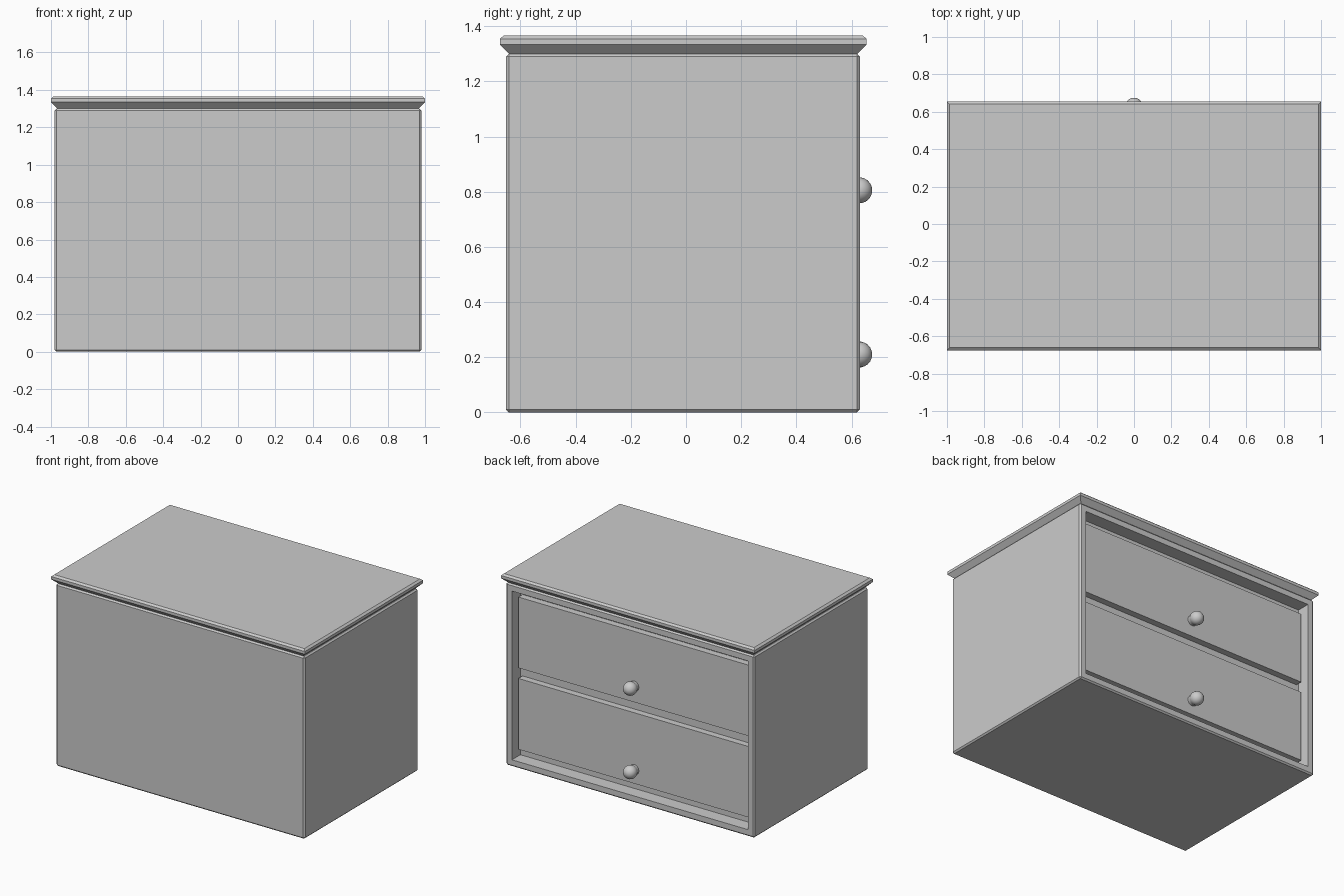
import bpy, bmesh, math
from mathutils import Vector

if "Cube" in bpy.data.objects:
    bpy.data.objects.remove(bpy.data.objects["Cube"])


def finish(bm, name):
    bmesh.ops.recalc_face_normals(bm, faces=bm.faces)
    mesh = bpy.data.meshes.new(name)
    bm.to_mesh(mesh)
    bm.free()
    ob = bpy.data.objects.new(name, mesh)
    bpy.context.collection.objects.link(ob)
    return ob


def box(x0, x1, y0, y1, z0, z1, bevel=0.0):
    bm = bmesh.new()
    bmesh.ops.create_cube(bm, size=1)
    for v in bm.verts:
        v.co = Vector((x1 if v.co.x > 0 else x0,
                       y1 if v.co.y > 0 else y0,
                       z1 if v.co.z > 0 else z0))
    if bevel:
        bmesh.ops.bevel(bm, geom=bm.edges[:], offset=bevel, segments=1,
                        affect='EDGES')
    bm.normal_update()
    return bm


# Cabinet body with a recessed opening on the +y side
bm = box(-0.98, 0.98, -0.652, 0.63, 0, 1.30, 0.01)
face = max(bm.faces, key=lambda f: f.calc_center_median().y)
bmesh.ops.inset_region(bm, faces=[face], thickness=0.055)
ext = bmesh.ops.extrude_discrete_faces(bm, faces=[face])
for v in ext['faces'][0].verts:
    v.co.y -= 0.095
finish(bm, "cabinet_body")

# Moulded top: rectangular rings lofted through (inset, z)
bm = bmesh.new()
rings = []
for inset, z in [(0.034, 1.30), (0.0, 1.334), (0.0, 1.354), (0.014, 1.366)]:
    x, y0, y1 = 1.0 - inset, -0.675 + inset, 0.655 - inset
    rings.append([bm.verts.new((px, py, z))
                  for px, py in [(-x, y0), (x, y0), (x, y1), (-x, y1)]])
for a, b in zip(rings, rings[1:]):
    for i in range(4):
        j = (i + 1) % 4
        bm.faces.new((a[i], a[j], b[j], b[i]))
bm.faces.new(rings[0][::-1])
bm.faces.new(rings[-1])
finish(bm, "cabinet_top")


# Round knob: lathed profile of neck and ball, pointing along +y
def knob(name, z):
    r, cy = 0.047, 0.628
    profile = [(0.036, 0.575)]
    for i in range(9):
        a = math.radians(-40 + 130 * i / 8)
        profile.append((r * math.cos(a), cy + r * math.sin(a)))
    profile[-1] = (0, cy + r)
    bm = bmesh.new()
    verts = [bm.verts.new((rad, y, z)) for rad, y in profile]
    edges = [bm.edges.new(p) for p in zip(verts, verts[1:])]
    bmesh.ops.spin(bm, geom=verts + edges, cent=(0, 0, z), axis=(0, 1, 0),
                   angle=math.tau, steps=24, use_merge=True)
    bmesh.ops.remove_doubles(bm, verts=bm.verts, dist=1e-5)
    ob = finish(bm, name)
    for p in ob.data.polygons:
        p.use_smooth = True


# Two drawer fronts with their knobs
for label, z0, z1, kz in [("lower", 0.11, 0.615, 0.21),
                          ("upper", 0.69, 1.195, 0.805)]:
    finish(box(-0.914, 0.914, 0.53, 0.582, z0, z1), label + "_drawer_front")
    knob(label + "_drawer_knob", kz)
